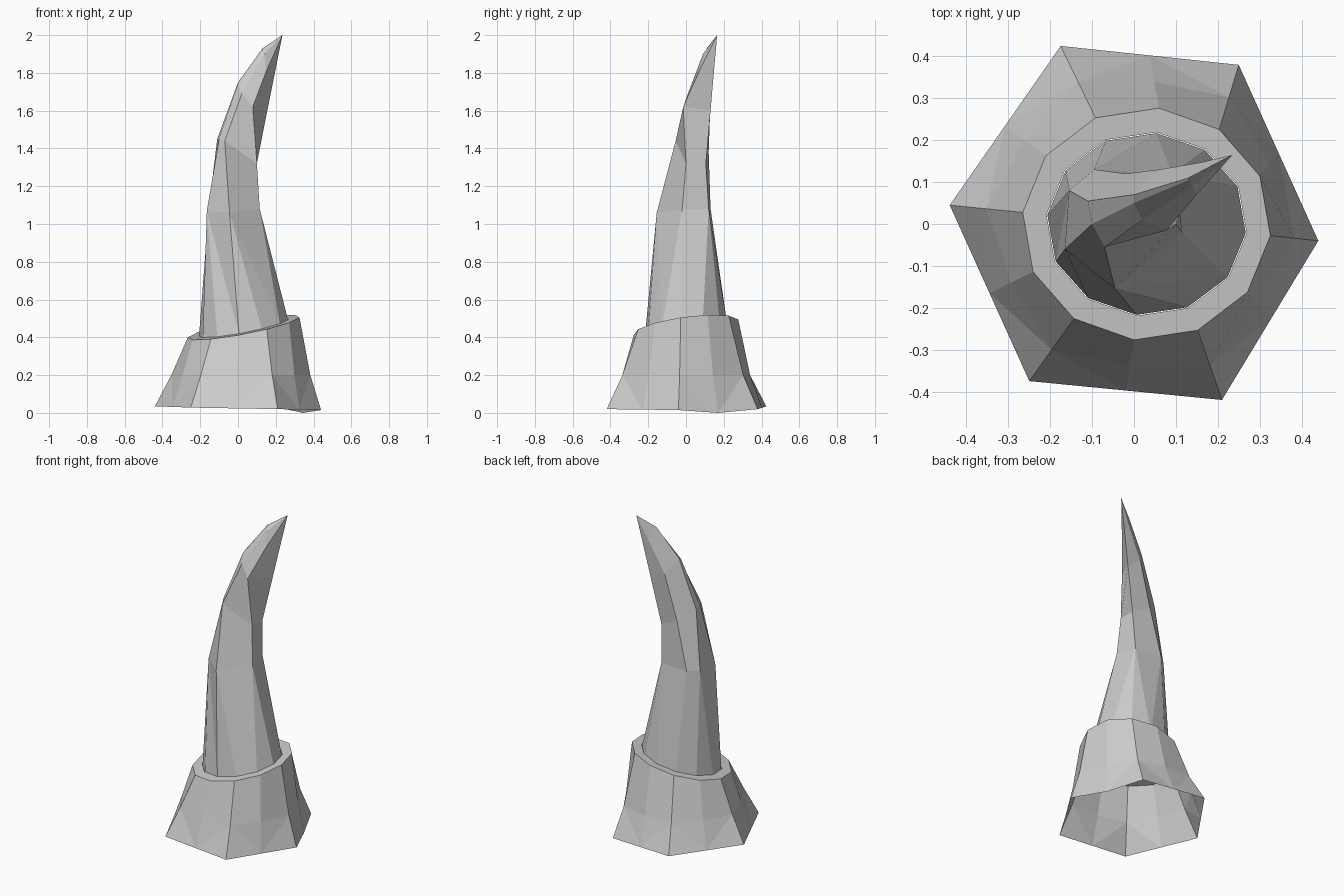
import bpy
import bmesh
from math import sin, cos, pi
from mathutils import Vector

default = bpy.data.objects.get("Cube")
if default:
    bpy.data.objects.remove(default, do_unlink=True)

grey = bpy.data.materials.new("plain grey")
grey.use_nodes = True
grey.diffuse_color = (0.6, 0.6, 0.6, 1)
grey.node_tree.nodes["Principled BSDF"].inputs["Base Color"].default_value = (0.6, 0.6, 0.6, 1)


def tilted_ring(radius_x, radius_y, drop=0.0):
    """Twelve-sided ellipse lying in the slanted plane of the collar rim."""
    points = []
    for i in range(12):
        angle = -0.1 + i * pi / 6
        x = 0.03 + radius_x * cos(angle)
        y = radius_y * sin(angle)
        points.append(Vector((x, y, 0.447 + 0.19 * x + 0.13 * y - drop)))
    return points


def add_ring(bm, points):
    return [bm.verts.new(p) for p in points]


def bridge(bm, lower, upper):
    """Join two rings with the same number of points by quads."""
    count = len(lower)
    for i in range(count):
        j = (i + 1) % count
        bm.faces.new((lower[i], lower[j], upper[j], upper[i]))


def finish(bm, name):
    mesh = bpy.data.meshes.new(name)
    bm.to_mesh(mesh)
    bm.free()
    mesh.materials.append(grey)
    obj = bpy.data.objects.new(name, mesh)
    bpy.context.collection.objects.link(obj)
    return obj


# Flared collar: a hexagonal foot rising to a slanted twelve-sided rim
corners = [Vector(c) for c in (
    (0.44, -0.04, 0.015), (0.25, 0.38, 0.02), (-0.175, 0.425, 0.035),
    (-0.44, 0.045, 0.035), (-0.25, -0.375, 0.028), (0.21, -0.42, 0.02))]
foot_points = []
for i, corner in enumerate(corners):
    foot_points += [corner, (corner + corners[(i + 1) % 6]) / 2]
foot_points[1].z = 0
rim_points = tilted_ring(0.297, 0.278)
waist_points = []
for low, high in zip(foot_points, rim_points):
    point = low.lerp(high, 0.5)
    point.z = 0.2
    waist_points.append(point)

bm = bmesh.new()
foot = add_ring(bm, foot_points)
waist = add_ring(bm, waist_points)
rim = add_ring(bm, rim_points)
lip = add_ring(bm, tilted_ring(0.24, 0.22))
for i in range(0, 12, 2):
    # Triangles fan out from the middle of each foot edge
    middle, after = i + 1, (i + 2) % 12
    bm.faces.new((foot[i], foot[middle], waist[i]))
    bm.faces.new((foot[middle], waist[middle], waist[i]))
    bm.faces.new((foot[middle], waist[after], waist[middle]))
    bm.faces.new((foot[middle], foot[after], waist[after]))
bridge(bm, waist, rim)
bridge(bm, rim, lip)
finish(bm, "collar")

# Curved horn: six-sided sections, each ordered right, back, left, front
sections = (
    ((0.115, -0.02, 1.08), (0.09, 0.12, 1.08), (-0.095, 0.13, 1.08),
     (-0.155, 0.08, 1.08), (-0.165, -0.06, 1.07), (-0.045, -0.155, 1.06)),
    ((0.1, 0, 1.32), (0.1, 0.105, 1.32), (-0.02, 0.12, 1.38),
     (-0.11, 0.055, 1.45), (-0.1, 0, 1.45), (-0.07, -0.055, 1.44)),
    ((0.078, -0.015, 1.62), (0.155, 0.13, 1.6), (0.06, 0.13, 1.66),
     (0, 0.07, 1.75), (0, 0.05, 1.74), (0.02, 0.01, 1.69)),
    ((0.15, 0.07, 1.81), (0.195, 0.147, 1.8), (0.16, 0.147, 1.85),
     (0.13, 0.11, 1.93), (0.13, 0.105, 1.92), (0.14, 0.09, 1.9)))

bm = bmesh.new()
base = add_ring(bm, tilted_ring(0.238, 0.218, 0.01))
rings = [add_ring(bm, section) for section in sections]
for i, vert in enumerate(rings[0]):
    start, before, after = base[2 * i], base[2 * i - 1], base[2 * i + 1]
    bm.faces.new((before, start, vert))
    bm.faces.new((start, after, vert))
    bm.faces.new((after, rings[0][(i + 1) % 6], vert))
for lower, upper in zip(rings, rings[1:]):
    bridge(bm, lower, upper)
tip = bm.verts.new((0.235, 0.165, 2))
for i in range(6):
    bm.faces.new((rings[-1][i], rings[-1][(i + 1) % 6], tip))
finish(bm, "horn")
